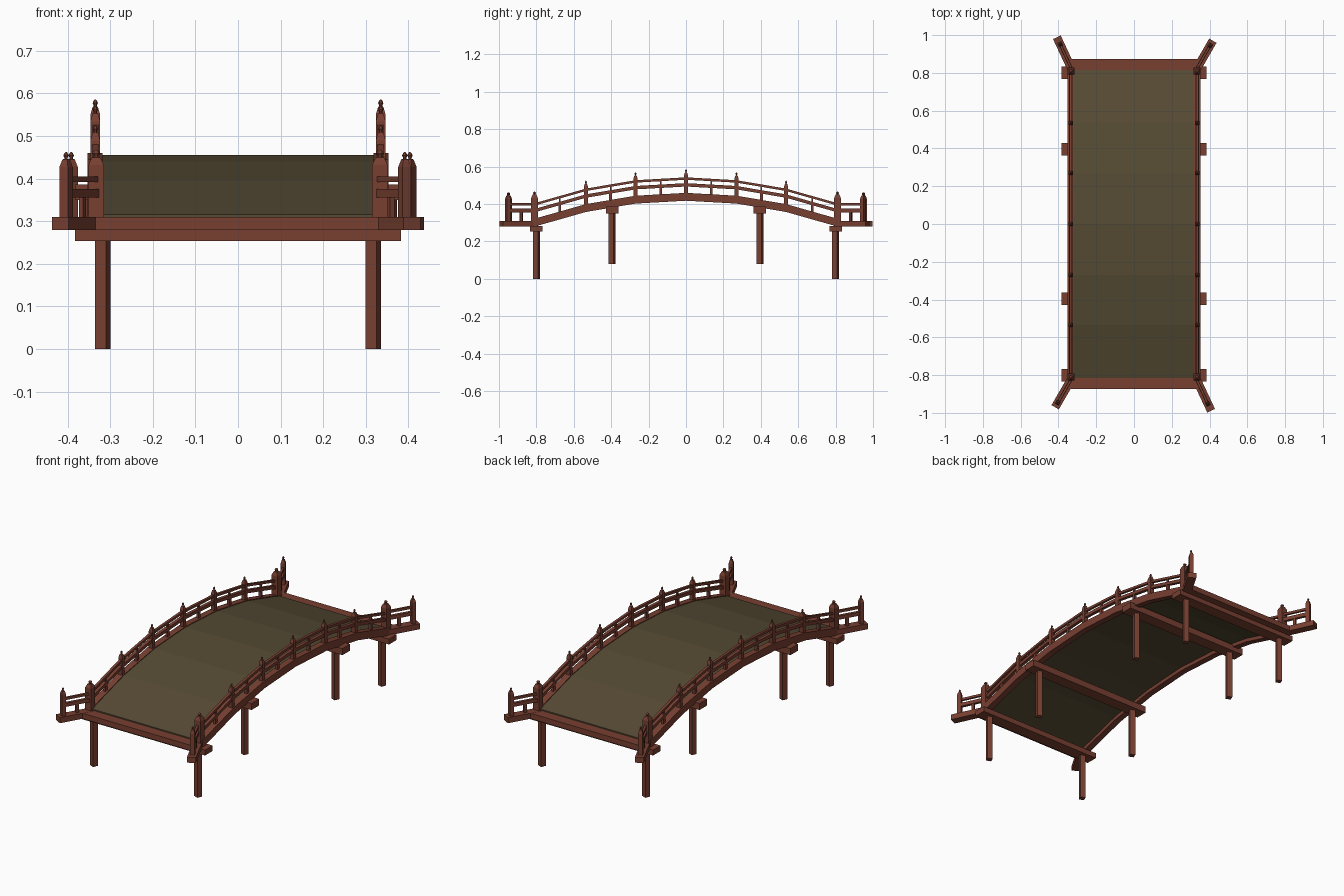
import bpy, bmesh, math
from mathutils import Matrix, Vector

if "Cube" in bpy.data.objects:
    bpy.data.objects.remove(bpy.data.objects["Cube"])


def material(name, rgb):
    m = bpy.data.materials.new(name)
    m.diffuse_color = (*rgb, 1)
    m.use_nodes = True
    m.node_tree.nodes["Principled BSDF"].inputs["Base Color"].default_value = m.diffuse_color
    return m


WOOD = material("red_brown_wood", (0.19, 0.050, 0.031))
DECK = material("olive_deck", (0.092, 0.070, 0.034))


def finish(name, bm, mat):
    bmesh.ops.recalc_face_normals(bm, faces=bm.faces)
    me = bpy.data.meshes.new(name)
    bm.to_mesh(me)
    bm.free()
    me.materials.append(mat)
    ob = bpy.data.objects.new(name, me)
    bpy.context.collection.objects.link(ob)
    return ob


def box(name, c, size, rot=0.0, mat=WOOD):
    bm = bmesh.new()
    bmesh.ops.create_cube(bm, size=1, matrix=Matrix.Translation(c)
                          @ Matrix.Rotation(rot, 4, 'Z') @ Matrix.Diagonal((*size, 1)))
    return finish(name, bm, mat)


def lathe(bm, x, y, profile, n, rot):
    # stacked rings with n sides, capped at both ends
    rings = []
    for r, z in profile:
        rings.append([bm.verts.new((x + r * math.cos(rot + 2 * math.pi * i / n),
                                    y + r * math.sin(rot + 2 * math.pi * i / n), z))
                      for i in range(n)])
    for a, b in zip(rings, rings[1:]):
        for i in range(n):
            bm.faces.new((a[i], a[(i + 1) % n], b[(i + 1) % n], b[i]))
    bm.faces.new(rings[0])
    bm.faces.new(rings[-1])


def post(name, x, y, z0, z1, half, rot=0.0):
    # square post with tapered top and a small bud finial
    bm = bmesh.new()
    r = half * math.sqrt(2)
    lathe(bm, x, y, [(r, z0), (r, z1 - .036), (r * .55, z1 - .018), (r * .4, z1 - .017)],
          4, rot + math.pi / 4)
    b = half * .55
    lathe(bm, x, y, [(b * .6, z1 - .018), (b * .6, z1 - .014), (b, z1 - .009),
                     (b * .7, z1 - .004), (.0006, z1)], 6, rot)
    return finish(name, bm, WOOD)


YS = [-.815, -.535, -.27, 0, .27, .535, .815]


def arch(y):
    # top height of the side beams, straight between the stations
    f = lambda t: .46 - .138 * (t / .81) ** 2
    for a, b in zip(YS, YS[1:]):
        if a <= y <= b:
            return f(a) + (f(b) - f(a)) * (y - a) / (b - a)


def strip(name, x0, x1, d0, d1, mat):
    # bar following the arch, between two height offsets
    bm = bmesh.new()
    rings = [[bm.verts.new((x, y, arch(y) + d)) for x, d in
              ((x0, d0), (x1, d0), (x1, d1), (x0, d1))] for y in YS]
    for a, b in zip(rings, rings[1:]):
        for i in range(4):
            bm.faces.new((a[i], a[(i + 1) % 4], b[(i + 1) % 4], b[i]))
    bm.faces.new(rings[0])
    bm.faces.new(rings[-1])
    return finish(name, bm, mat)


# deck
strip("deck", -.325, .325, -.022, -.004, DECK)

# side beams, rails and railing posts
for s in (-1, 1):
    strip("side_beam", s * .318, s * .353, -.042, 0, WOOD)
    strip("middle_rail", s * .326, s * .344, .034, .052, WOOD)
    strip("top_rail", s * .328, s * .342, .070, .083, WOOD)
    for y in YS[1:-1]:
        post("railing_post", s * .335, y, arch(y) - .01, arch(y) + .126, .0115)
    for a, b in zip(YS, YS[1:]):
        y = (a + b) / 2
        box("rail_strut", (s * .335, y, arch(y) + .018), (.014, .016, .044))
        box("upper_strut", (s * .335, y, arch(y) + .061), (.009, .010, .024))

# end beams, cross beams and legs
for e in (-1, 1):
    box("end_beam", (0, e * .84, .295), (.67, .066, .030))
    for y, top, thick, foot in ((.80, .284, .030, 0), (.395, .386, .036, .08)):
        box("cross_beam", (0, e * y, top - thick / 2), (.765, .066, thick))
        h = top - thick + .005 - foot
        for s in (-1, 1):
            box("leg", (s * .317, e * y, foot + h / 2), (.028, .028, h), math.radians(-22))

# splayed end wings with a corner post, an outer post and two rails
for sx in (-1, 1):
    for sy in (-1, 1):
        wide = sx * sy > 0
        ang = math.radians(30 if wide else 25)
        length = .185 if wide else .197
        d = Vector((sx * math.sin(ang), sy * math.cos(ang), 0))
        rot = math.atan2(d.y, d.x)
        p = Vector((sx * .325, sy * .81, 0))
        mid = p + d * (length / 2 - .005)
        box("wing_base", (mid.x, mid.y, .295), (length + .01, .045, .0305), rot)
        post("corner_post", sx * .333, sy * .81, .285, .468, .018, 0)
        q = p + d * .157
        post("wing_post", q.x, q.y, .305, .463, .0115, rot)
        m = p + d * .08
        box("wing_top_rail", (m.x, m.y, .399), (.155, .012, .013), rot)
        box("wing_middle_rail", (m.x, m.y, .366), (.155, .016, .020), rot)
        box("wing_strut", (m.x, m.y, .333), (.014, .012, .050), rot)
